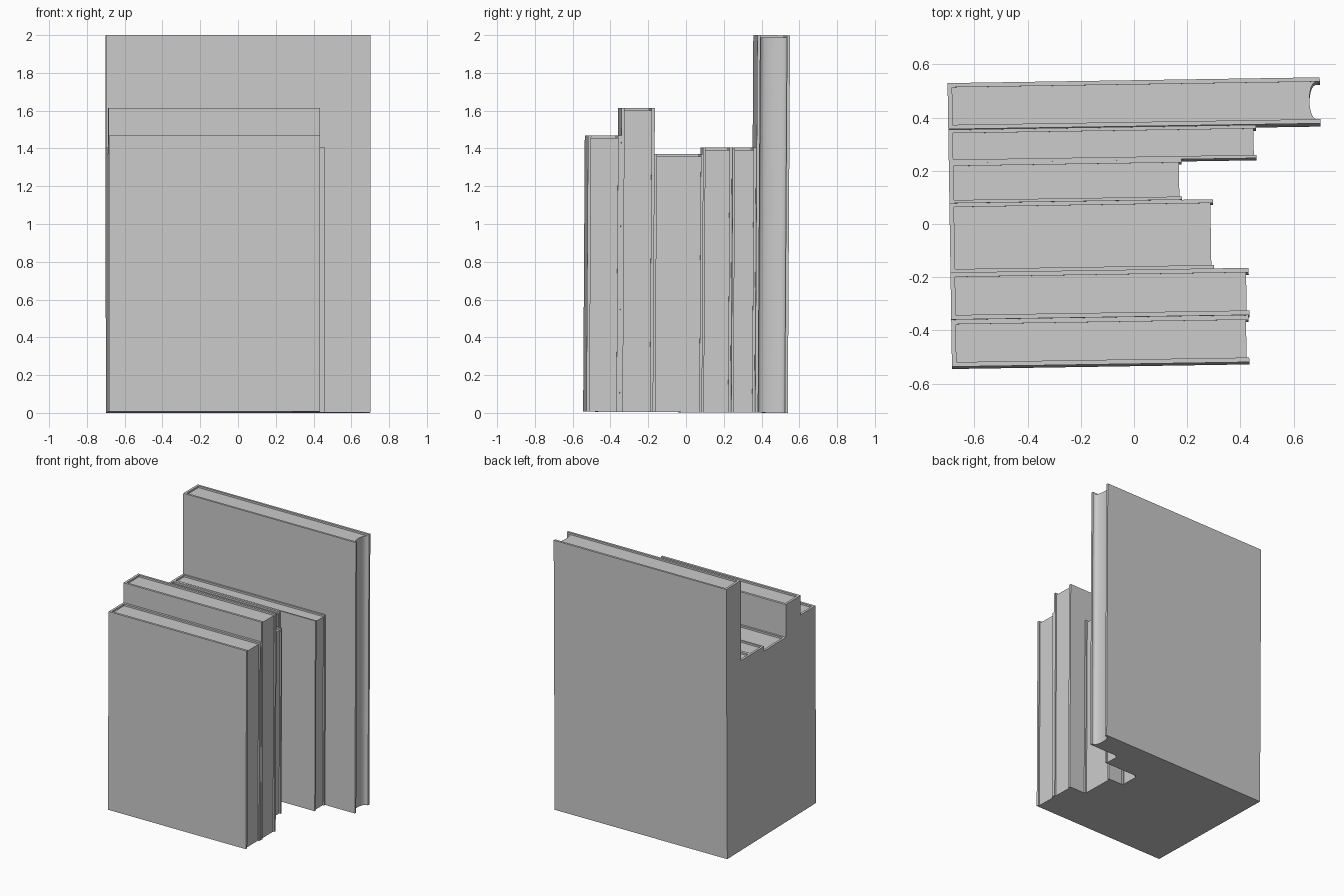
import bpy, bmesh, math
from mathutils import Matrix

if "Cube" in bpy.data.objects:
    bpy.data.objects.remove(bpy.data.objects["Cube"])

SPINE_X = -0.692      # all spines line up on this plane
DROP = 0.013          # how far the page block sits below the cover top

# the whole row is turned and leans very slightly
POSE = (Matrix.Translation((0, 0, 0.0032))
        @ Matrix.Rotation(0.0155, 4, 'Z') @ Matrix.Rotation(-0.006, 4, 'X'))


def prism(name, outline, height):
    """Extrude a flat xy outline upward from z = 0."""
    bm = bmesh.new()
    face = bm.faces.new([bm.verts.new((x, y, 0)) for x, y in outline])
    top = bmesh.ops.extrude_face_region(bm, geom=[face])
    verts = [g for g in top["geom"] if isinstance(g, bmesh.types.BMVert)]
    bmesh.ops.translate(bm, verts=verts, vec=(0, 0, height))
    bmesh.ops.recalc_face_normals(bm, faces=bm.faces[:])
    mesh = bpy.data.meshes.new(name)
    bm.to_mesh(mesh)
    bm.free()
    obj = bpy.data.objects.new(name, mesh)
    bpy.context.collection.objects.link(obj)
    obj.matrix_world = POSE
    return obj


def book(name, y0, y1, fore_x, height, board, hollow=0.0):
    # U-shaped hard cover: front board, spine, back board
    inner = SPINE_X + 0.017
    a, b = y0 + board, y1 - board
    prism(name + "_cover", [(SPINE_X, y0), (fore_x, y0), (fore_x, a), (inner, a),
                            (inner, b), (fore_x, b), (fore_x, y1), (SPINE_X, y1)], height)
    # page block, with a hollowed fore edge on the tall book
    edge = fore_x - 0.01
    n = 14 if hollow else 1
    fore = [(edge - hollow * math.sin(math.pi * i / n) ** 0.8 if 0 < i < n else edge,
             a + (b - a) * (0.5 - 0.5 * math.cos(math.pi * i / n))) for i in range(n + 1)]
    pages = prism(name + "_pages", [(inner, a)] + fore + [(inner, b)], height - DROP)
    if hollow:
        for p in pages.data.polygons:
            p.use_smooth = True
        pages.data.set_sharp_from_angle(angle=math.radians(30))


# name, near y, far y, fore edge x, height, board thickness, hollow depth
for spec in [
    ("front_book",  -0.534, -0.358, 0.425, 1.463, 0.017, 0),
    ("second_book", -0.358, -0.181, 0.428, 1.609, 0.017, 0),
    ("thick_book",  -0.181,  0.080, 0.298, 1.367, 0.014, 0),
    ("narrow_book",  0.080,  0.232, 0.182, 1.403, 0.012, 0),
    ("thin_book",    0.232,  0.355, 0.464, 1.404, 0.012, 0),
    ("tall_book",    0.355,  0.528, 0.706, 1.999, 0.016, 0.030),
]:
    book(*spec)
